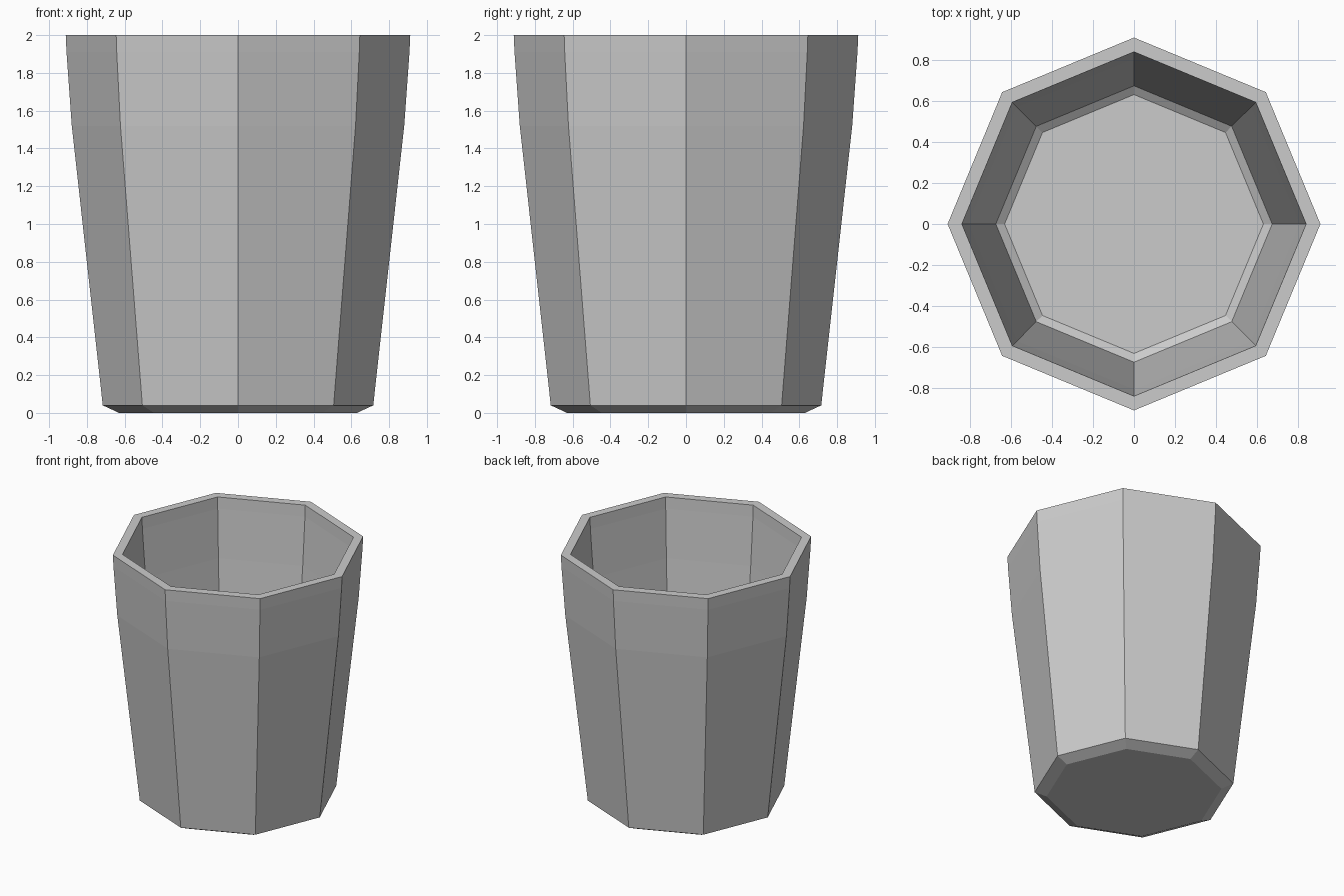
import bpy, bmesh, math

if "Cube" in bpy.data.objects:
    bpy.data.objects.remove(bpy.data.objects["Cube"])

SIDES = 8

# Cup profile (radius, height): outer base, up the wall, over the rim, down to the inner floor
profile = [
    (0.63, 0.0), (0.716, 0.04), (0.88, 1.52), (0.908, 1.91), (0.912, 2.0),
    (0.842, 2.0), (0.838, 1.91), (0.81, 1.53), (0.676, 0.10), (0.633, 0.07),
]

bm = bmesh.new()

# Octagonal rings with corners on the axes
rings = []
for r, z in profile:
    rings.append([bm.verts.new((r * math.cos(math.tau * i / SIDES),
                                r * math.sin(math.tau * i / SIDES), z))
                  for i in range(SIDES)])

# Walls and rim
for a, b in zip(rings, rings[1:]):
    for i in range(SIDES):
        j = (i + 1) % SIDES
        bm.faces.new((a[i], a[j], b[j], b[i]))

# Underside and inner floor
bm.faces.new(rings[0][::-1])
bm.faces.new(rings[-1])
bmesh.ops.recalc_face_normals(bm, faces=bm.faces)

mesh = bpy.data.meshes.new("cup")
bm.to_mesh(mesh)
bm.free()
cup = bpy.data.objects.new("cup", mesh)
bpy.context.collection.objects.link(cup)
